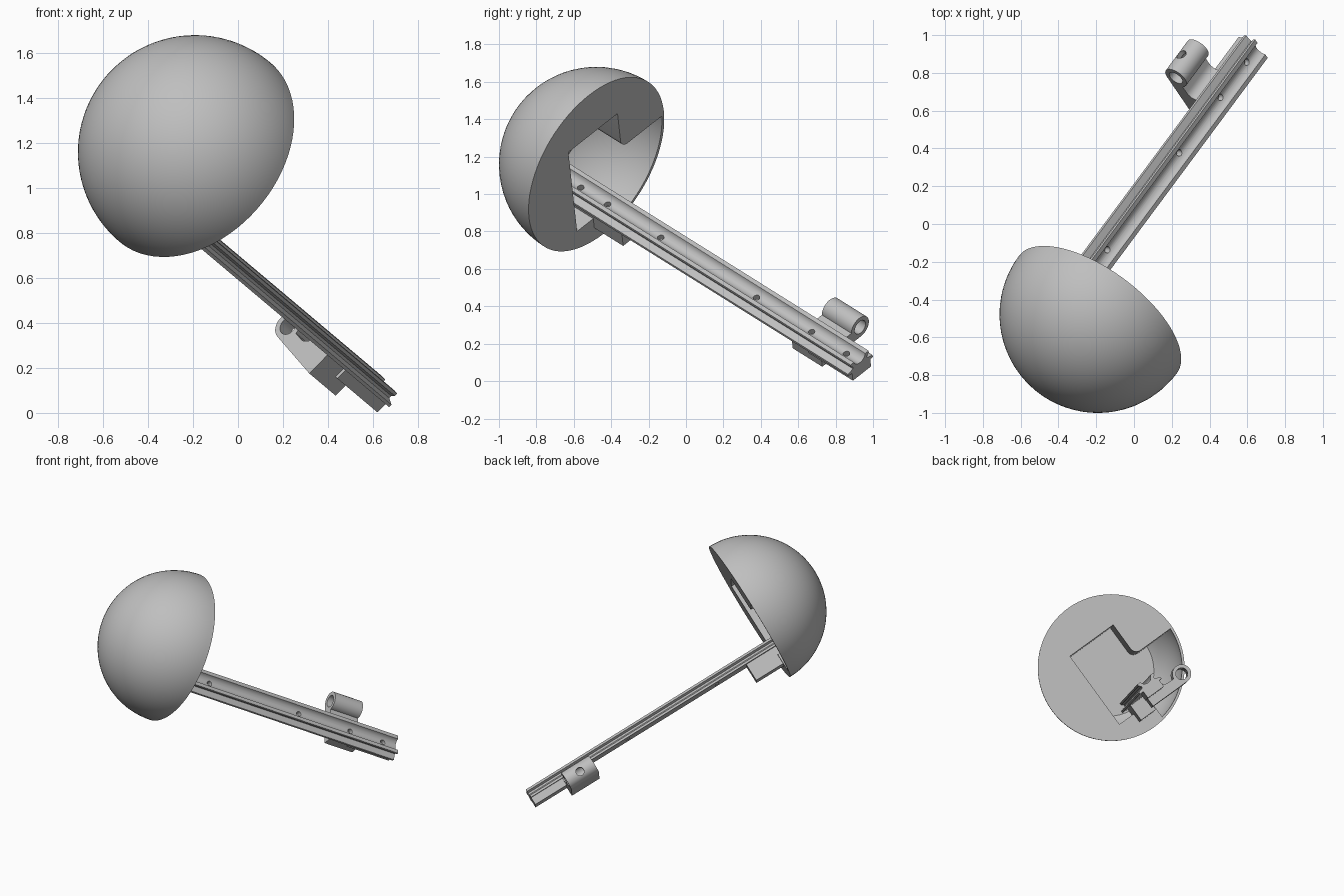
import bpy, bmesh, math
from mathutils import Matrix, Vector

if "Cube" in bpy.data.objects:
    bpy.data.objects.remove(bpy.data.objects["Cube"], do_unlink=True)

grey = bpy.data.materials.new("plain_grey")
grey.use_nodes = True
GREY = (0.52, 0.52, 0.52, 1)
grey.diffuse_color = GREY
grey.node_tree.nodes["Principled BSDF"].inputs["Base Color"].default_value = GREY

# Tilted frame: X across the rail, Y through the rail, Z from the rail into the dome
CENTRE = Vector((-0.191, -0.479, 1.159))
axis = Vector((-0.533, -0.718, 0.449)).normalized()
across = Vector((-0.472, 0.693, 0.545))
across = (across - axis * across.dot(axis)).normalized()
through = axis.cross(across)
FRAME = Matrix.Translation(CENTRE) @ Matrix((across, through, axis)).transposed().to_4x4()
FLOOR, RAIL_END = 0.385, -1.935
parts = []


def make(name, bm):
    bmesh.ops.recalc_face_normals(bm, faces=bm.faces)
    mesh = bpy.data.meshes.new(name)
    bm.to_mesh(mesh)
    bm.free()
    mesh.materials.append(grey)
    obj = bpy.data.objects.new(name, mesh)
    bpy.context.collection.objects.link(obj)
    return obj


def prism(name, outline, z0, z1):
    bm = bmesh.new()
    face = bm.faces.new([bm.verts.new((x, y, z0)) for x, y in outline])
    new = bmesh.ops.extrude_face_region(bm, geom=[face])["geom"]
    verts = [v for v in new if isinstance(v, bmesh.types.BMVert)]
    bmesh.ops.translate(bm, verts=verts, vec=(0, 0, z1 - z0))
    return make(name, bm)


def box(name, x0, x1, y0, y1, z0, z1):
    return prism(name, [(x0, y0), (x1, y0), (x1, y1), (x0, y1)], z0, z1)


def rod(name, radius, length, place, turn=None, sides=32):
    bm = bmesh.new()
    spot = Matrix.Translation(place) @ (turn or Matrix.Identity(4))
    bmesh.ops.create_cone(bm, cap_ends=True, segments=sides, radius1=radius,
                          radius2=radius, depth=length, matrix=spot)
    return make(name, bm)


def ball(name, radius, half=False):
    bm = bmesh.new()
    bmesh.ops.create_uvsphere(bm, u_segments=80, v_segments=48, radius=radius)
    if half:
        geom = bm.verts[:] + bm.edges[:] + bm.faces[:]
        bmesh.ops.bisect_plane(bm, geom=geom, dist=1e-4, plane_co=(0, 0, 0),
                               plane_no=(0, 0, 1), clear_inner=True)
        rim = [e for e in bm.edges if e.is_boundary]
        bmesh.ops.edgeloop_fill(bm, edges=rim)
    return make(name, bm)


def combine(obj, tool, operation):
    mod = obj.modifiers.new(operation.lower(), "BOOLEAN")
    mod.operation, mod.solver, mod.object = operation, "EXACT", tool
    bpy.context.view_layer.objects.active = obj
    bpy.ops.object.modifier_apply(modifier=mod.name)
    bpy.data.objects.remove(tool, do_unlink=True)


def arc(cx, cy, r, a0, a1, steps):
    angles = [math.radians(a0 + (a1 - a0) * i / steps) for i in range(steps + 1)]
    return [(cx + r * math.cos(a), cy + r * math.sin(a)) for a in angles]


# Dome with a square pocket that opens into a side channel, limited by a thin shell
dome = ball("dome", 0.521, half=True)
outline = [(-0.19, -0.237), (0.19, -0.237)] + arc(0.24, -0.027, 0.05, 180, 90, 8)
outline += [(0.6, 0.023), (0.6, 0.6), (0.087, 0.6), (0.087, 0.36), (-0.19, 0.36)]
pocket = prism("pocket_cutter", outline, -0.1, FLOOR)
combine(pocket, ball("shell_cutter", 0.503), "INTERSECT")
combine(dome, pocket, "DIFFERENCE")
parts.append(dome)

# Rail with a round top groove, side grooves and a row of holes
side = [(0.07, 0.235), (0.07, 0.25), (0.055, 0.262), (0.055, 0.275),
        (0.095, 0.287), (0.095, 0.302)]
groove = arc(0, 0.225, 0.045, 167, 13, 14)
profile = groove + side + [(-x, y) for x, y in reversed(side)]
rail = prism("rail", profile, RAIL_END, FLOOR + 0.01)
across_y = Matrix.Rotation(math.pi / 2, 4, "X")
for along in (-0.147, 0.053, 0.449, 1.163, 1.573, 1.833):
    combine(rail, rod("hole_cutter", 0.018, 0.2, (0, 0.28, -along), across_y, 20),
            "DIFFERENCE")
parts.append(rail)

# Support block under the rail where it leaves the dome
parts.append(box("dome_support_block", -0.065, 0.065, 0.3, 0.43, -0.215, 0.2))

# Foot under the free end of the rail
parts.append(box("rail_foot", -0.065, 0.075, 0.298, 0.357, RAIL_END, -1.6))

# Clamp: a plate beneath the rail that carries a bored knuckle at its side
NEAR, FAR, KX, KY, KR = -1.465, -1.685, 0.25, 0.355, 0.067
middle = (NEAR + FAR) / 2
plate = [(-0.05, 0.3), (0.085, 0.3)] + arc(0.135, 0.3, 0.05, 180, 90, 6)
plate += [(KX, 0.35), (KX, KY + KR), (-0.05, KY + KR)]
clamp = prism("clamp", plate, FAR, NEAR)
combine(clamp, rod("knuckle", KR, NEAR - FAR, (KX, KY, middle), sides=40), "UNION")
combine(clamp, rod("bore_cutter", 0.042, 0.4, (KX, KY, middle)), "DIFFERENCE")
across_x = Matrix.Rotation(math.pi / 2, 4, "Y")
combine(clamp, rod("pin_cutter", 0.028, 0.15, (KX + 0.075, KY, middle), across_x),
        "DIFFERENCE")
parts.append(clamp)

# Tilt every part into place and smooth the round surfaces
for obj in parts:
    obj.matrix_world = FRAME
    bpy.ops.object.select_all(action="DESELECT")
    obj.select_set(True)
    bpy.context.view_layer.objects.active = obj
    bpy.ops.object.shade_smooth_by_angle(angle=math.radians(30))
